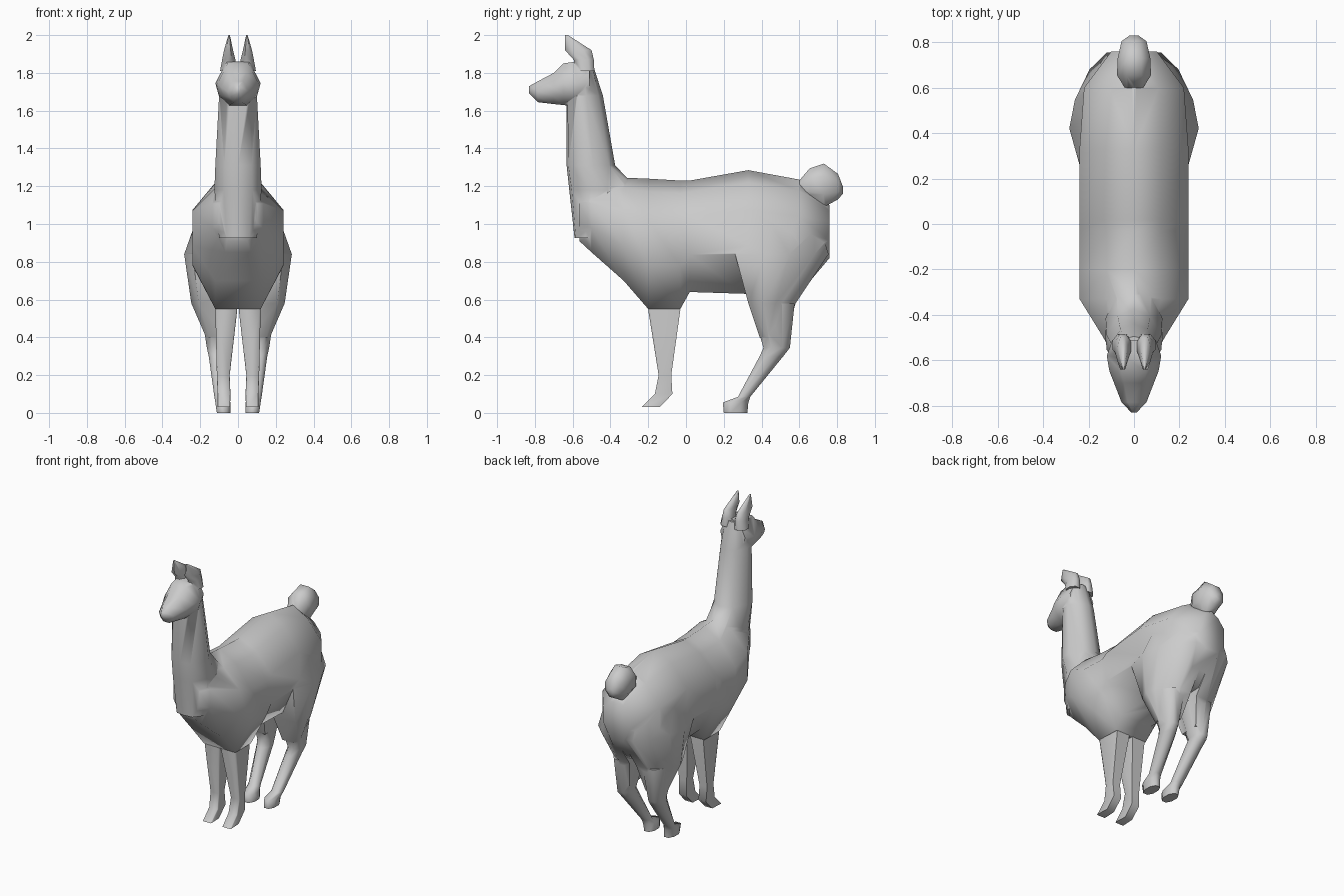
import bpy, bmesh, math

if "Cube" in bpy.data.objects:
    bpy.data.objects.remove(bpy.data.objects["Cube"])


def two_sided(half):
    """Mirror a half section (top to bottom) into a closed loop."""
    return half + [(-u, v) for u, v in reversed(half) if u > 0]


# Cross-sections, each within -1..1
OCT = two_sided([(.45, 1), (1, .42), (1, -.42), (.45, -1)])
BOX = two_sided([(.85, 1), (1, -.85), (.9, -1)])
TORSO = two_sided([(0, 1), (.5, .8), (1, .36), (1, -.33), (.5, -1)])
NECK = two_sided([(0, 1), (.6, .75), (1, .1), (1, -.4), (.6, -.93), (0, -1)])
HEAD = two_sided([(.5, 1), (1, .05), (.85, -.5), (.4, -1)])
HAUNCH = [(-.2, 1), (.35, .7), (.82, .16), (1, -.35), (.67, -1), (-.8, -1), (-.9, 1)]


def loft(name, rings, axis, section=OCT, mirror=False):
    """rings: (position on axis, low, high, half width, centre x); axis is 'y' or 'z'."""
    bm = bmesh.new()
    loops = []
    for t, lo, hi, half, *cx in rings:
        loop = []
        for u, v in section:
            x = sum(cx) + u * half
            w = (lo + hi) / 2 + v * (hi - lo) / 2
            loop.append(bm.verts.new((x, t, w) if axis == 'y' else (x, w, t)))
        loops.append(loop)
    n = len(section)
    for a, b in zip(loops, loops[1:]):
        for i in range(n):
            bm.faces.new((a[i], a[(i + 1) % n], b[(i + 1) % n], b[i]))
    bm.faces.new(loops[0])
    bm.faces.new(loops[-1])
    bmesh.ops.recalc_face_normals(bm, faces=bm.faces)
    me = bpy.data.meshes.new(name)
    bm.to_mesh(me)
    bm.free()
    ob = bpy.data.objects.new(name, me)
    bpy.context.collection.objects.link(ob)
    if mirror:
        ob.modifiers.new("mirror", 'MIRROR').use_mirror_merge = False
    return ob


# Torso, chest to rump
body = loft("body", [
    (-.565, .91, 1.2, .1), (-.5, .85, 1.23, .135), (-.33, .7, 1.245, .24),
    (-.2, .55, 1.24, .24), (-.03, .55, 1.23, .24), (.02, .64, 1.23, .24),
    (.33, .63, 1.285, .24), (.6, .63, 1.235, .22), (.76, .82, 1.1, .1)], 'y', TORSO)

# Neck
neck = loft("neck", [
    (.925, -.59, -.4, .1), (1.18, -.618, -.25, .125), (1.31, -.632, -.375, .12),
    (1.68, -.633, -.44, .1), (1.85, -.58, -.495, .075)], 'z', NECK)

# Head, muzzle to crown
head = loft("head", [
    (-.83, 1.69, 1.73, .012), (-.785, 1.645, 1.755, .055), (-.7, 1.635, 1.8, .088),
    (-.65, 1.63, 1.85, .108), (-.58, 1.62, 1.86, .12), (-.51, 1.65, 1.86, .095)], 'y', HEAD)

# Ears
ears = loft("ears", [
    (1.81, -.58, -.485, .042, .053), (1.87, -.595, -.488, .035, .049),
    (1.92, -.64, -.5, .024, .05), (2.0, -.64, -.625, .004, .047)], 'z', mirror=True)

# Tail tuft
tail = loft("tail", [
    (.6, 1.16, 1.23, .04), (.655, 1.12, 1.295, .075), (.73, 1.09, 1.32, .072),
    (.805, 1.13, 1.265, .055), (.83, 1.16, 1.2, .02)], 'y')

# Front legs with forward-pointing feet
front = loft("front_legs", [
    (.62, -.19, -.04, .056, .062), (.545, -.2, -.03, .058, .062), (.2, -.145, -.078, .034, .078),
    (.1, -.165, -.072, .034, .074), (.03, -.235, -.14, .033, .075)], 'z', BOX, mirror=True)

# Haunches
haunch = loft("haunches", [
    (1.08, .38, .68, .08, .12), (.84, .26, .755, .137, .148), (.58, .33, .58, .117, .13),
    (.4, .39, .53, .057, .112)], 'z', HAUNCH, mirror=True)

# Hind legs: hock, shank and foot
hind = loft("hind_legs", [
    (.58, .34, .575, .09, .11), (.345, .41, .55, .047, .118), (.3, .39, .515, .045, .11),
    (.085, .275, .34, .037, .088), (.055, .195, .33, .04, .08),
    (0, .2, .325, .036, .076)], 'z', mirror=True)

# Fuse everything into one continuous skin
bpy.context.view_layer.objects.active = body
body.select_set(True)
for part in (neck, head, ears, tail, front, haunch, hind):
    fuse = body.modifiers.new("fuse_" + part.name, 'BOOLEAN')
    fuse.operation = 'UNION'
    fuse.solver = 'EXACT'
    fuse.object = part
    bpy.ops.object.modifier_apply(modifier=fuse.name)
    bpy.data.objects.remove(part)
bpy.ops.object.shade_smooth_by_angle(angle=math.radians(65))
